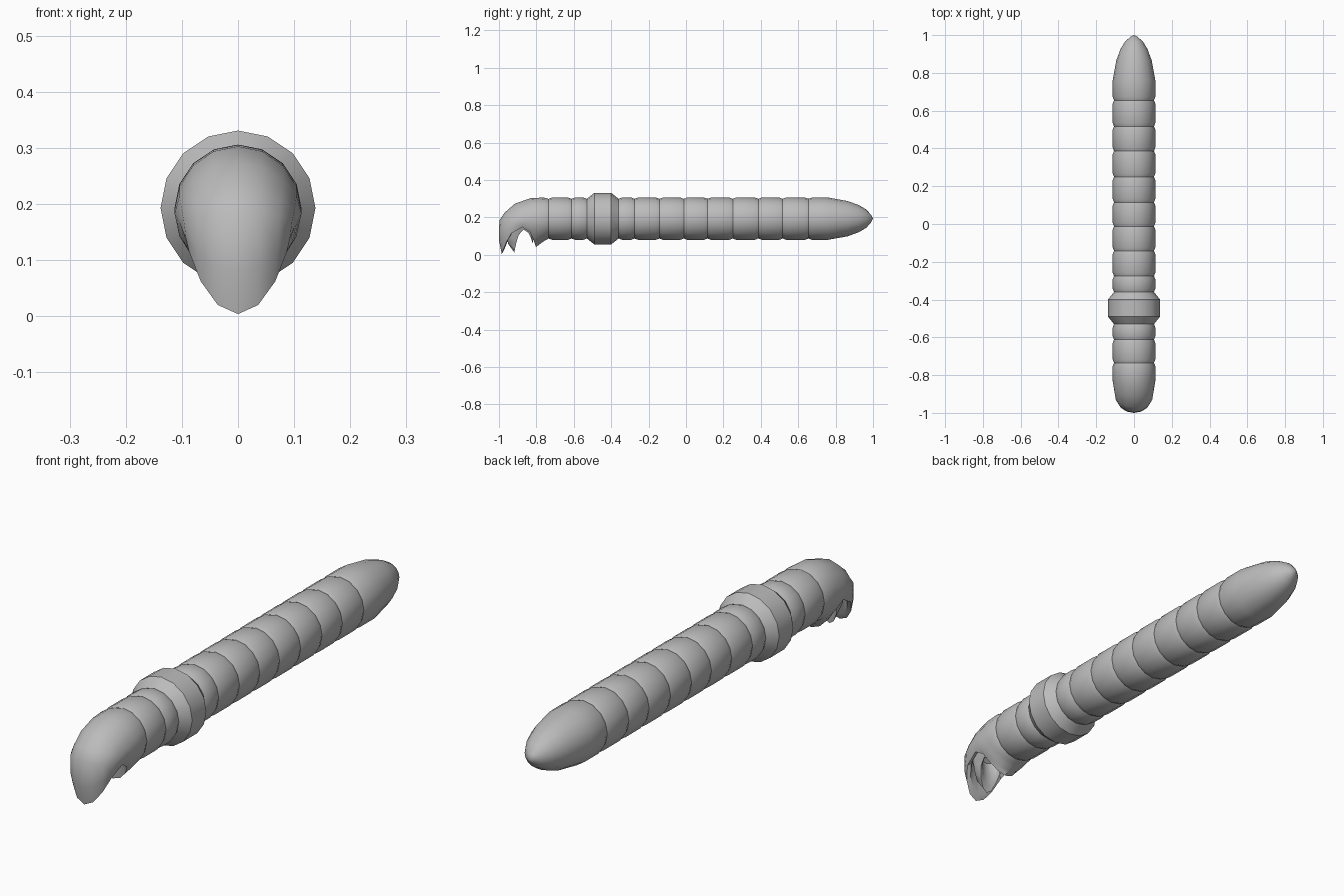
import bpy, bmesh, math

N = 16          # sides of every ring
CZ = 0.193      # height of the body axis
skin = bpy.data.materials.new("grey skin")
skin.diffuse_color = (0.5, 0.5, 0.5, 1)


def loft(name, rings, tip=None):
    """Skin rings of N points, optionally closing the last ring to a tip."""
    bm = bmesh.new()
    vs = [[bm.verts.new(p) for p in r] for r in rings]
    for a, b in zip(vs, vs[1:]):
        for i in range(N):
            j = (i + 1) % N
            bm.faces.new((a[i], a[j], b[j], b[i]))
    if tip:
        t = bm.verts.new(tip)
        for i in range(N):
            bm.faces.new((vs[-1][i], vs[-1][(i + 1) % N], t))
    bmesh.ops.recalc_face_normals(bm, faces=bm.faces)
    me = bpy.data.meshes.new(name)
    bm.to_mesh(me)
    bm.free()
    me.materials.append(skin)
    ob = bpy.data.objects.new(name, me)
    bpy.context.collection.objects.link(ob)
    bpy.ops.object.select_all(action='DESELECT')
    ob.select_set(True)
    bpy.context.view_layer.objects.active = ob
    bpy.ops.object.shade_smooth_by_angle(angle=math.radians(33))
    return ob


def circle(y, r):
    return [(r * math.sin(2 * math.pi * i / N), y, CZ + r * math.cos(2 * math.pi * i / N))
            for i in range(N)]


def mouth_ring(top, side, bot, k):
    """Ring through a top, side and bottom point; k = 0 round, 1 arched like the mouth rim."""
    pts = []
    for i in range(N):
        a = 2 * math.pi * i / N
        c = math.cos(a)
        end = top if c > 0 else bot
        wy, wz = abs(c) ** (1 - 0.35 * k), abs(c) ** (1 + 0.5 * k)
        pts.append((side[2] * math.sin(a), side[0] + wy * (end[0] - side[0]),
                    side[1] + wz * (end[1] - side[1])))
    return pts


# Segmented body with grooves, the thick saddle band and the tapered tail
grooves = [-0.735, -0.612, -0.53, -0.36, -0.275, -0.142, -0.012,
           0.115, 0.25, 0.387, 0.517, 0.655]
rings = []
for a, b in zip(grooves, grooves[1:]):
    saddle = a == -0.53
    r, s = (0.138, 0.04) if saddle else (0.113, 0.018)
    rings += [circle(a, 0.106), circle(a + s, r), circle(b - s, r)]
for y, r in [(0.655, 0.106), (0.673, 0.113), (0.76, 0.113), (0.865, 0.094),
             (0.925, 0.072), (0.965, 0.048), (0.99, 0.02)]:
    rings.append(circle(y, r))
loft("body", rings, (0, 1.0, CZ))

# Hooded head curling down over the mouth, then the inner mouth wall
head = [
    ((-0.735, 0.299), (-0.735, 0.193, 0.106), (-0.735, 0.087), 0),
    ((-0.76, 0.306), (-0.753, 0.193, 0.113), (-0.745, 0.08), 0),
    ((-0.83, 0.303), (-0.79, 0.19, 0.113), (-0.755, 0.076), 0.1),
    ((-0.915, 0.273), (-0.83, 0.183, 0.113), (-0.768, 0.067), 0.2),
    ((-0.97, 0.225), (-0.855, 0.175, 0.109), (-0.777, 0.06), 0.35),
    ((-0.998, 0.183), (-0.87, 0.168, 0.105), (-0.785, 0.054), 0.5),
    ((-1.0, 0.08), (-0.875, 0.158, 0.1), (-0.793, 0.048), 0.8),
    ((-0.985, 0.004), (-0.875, 0.148, 0.094), (-0.802, 0.04), 1),
    ((-0.97, 0.03), (-0.875, 0.155, 0.08), (-0.805, 0.07), 1),
    ((-0.965, 0.12), (-0.875, 0.18, 0.075), (-0.805, 0.13), 0.6),
    ((-0.93, 0.19), (-0.87, 0.2, 0.05), (-0.82, 0.18), 0),
]
loft("head", [mouth_ring(*h) for h in head], (0, -0.87, 0.21))

# Inner lip ring inside the mouth
lip = [
    ((-0.962, 0.13), (-0.872, 0.18, 0.075), (-0.806, 0.14), 0.6),
    ((-0.952, 0.06), (-0.872, 0.155, 0.066), (-0.815, 0.09), 1),
    ((-0.918, 0.012), (-0.868, 0.135, 0.054), (-0.82, 0.06), 1),
    ((-0.912, 0.06), (-0.868, 0.15, 0.044), (-0.828, 0.09), 1),
    ((-0.922, 0.15), (-0.868, 0.18, 0.045), (-0.825, 0.15), 0.5),
]
loft("inner_lip", [mouth_ring(*h) for h in lip], (0, -0.87, 0.2))
